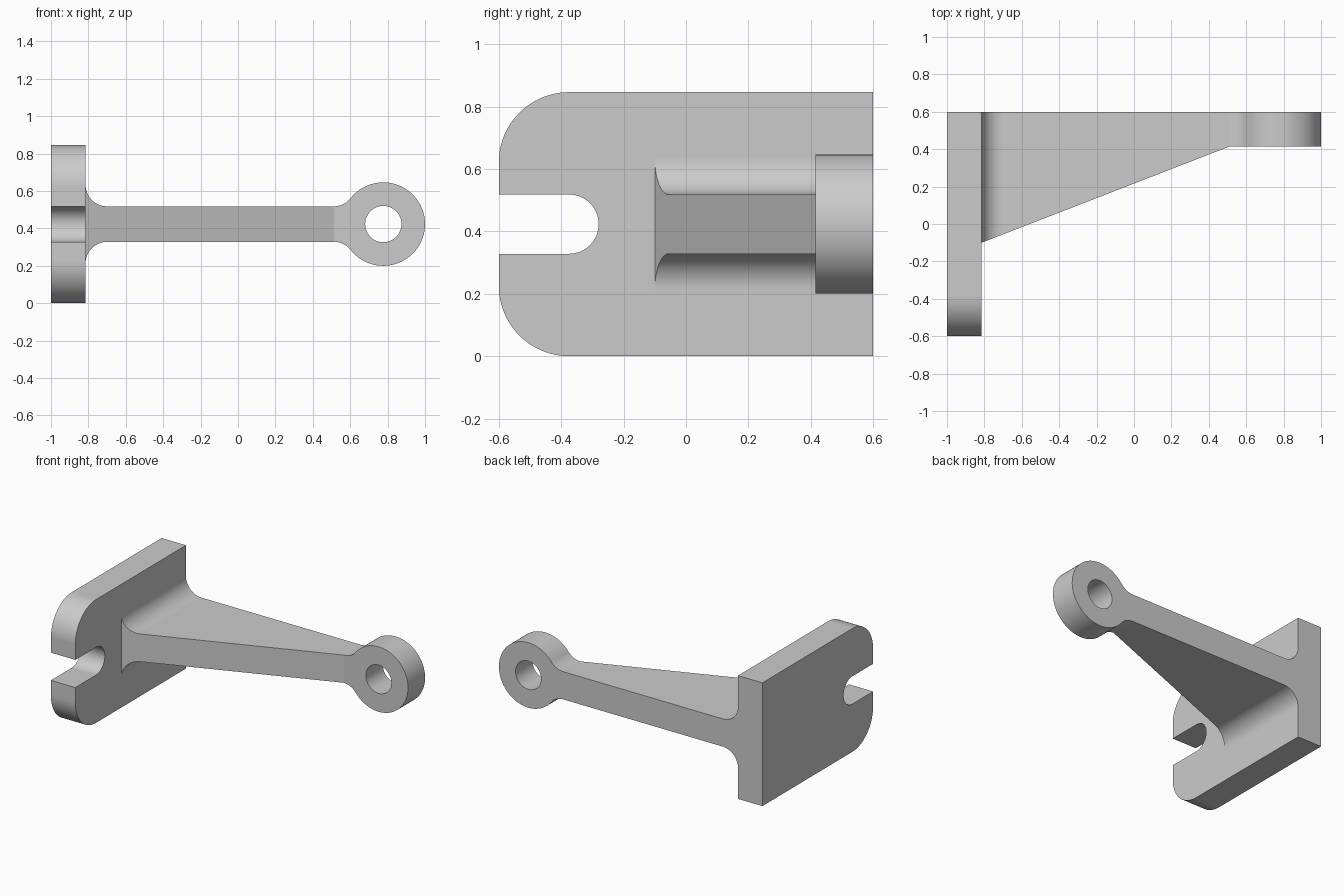
import bpy
import bmesh
from math import sin, cos, pi, atan2, radians

if "Cube" in bpy.data.objects:
    bpy.data.objects.remove(bpy.data.objects["Cube"], do_unlink=True)

# Shared sizes
MID = 0.423                      # height of the symmetry plane
PLATE_X = -0.815                 # inner face of the plate
BACK, HEAD_FRONT = 0.6, 0.415
HALF = 0.095                     # half thickness of the arm, half width of the slot
FILLET = 0.115
EYE_X, EYE_R, HOLE_R = 0.777, 0.223, 0.097
NECK_X = EYE_X - ((EYE_R + FILLET) ** 2 - (HALF + FILLET) ** 2) ** 0.5

grey = bpy.data.materials.new("light_grey")
grey.use_nodes = True
colour = (0.6, 0.6, 0.6, 1)
grey.diffuse_color = colour
grey.node_tree.nodes["Principled BSDF"].inputs["Base Color"].default_value = colour


def arc(cx, cy, r, a0, a1, n=16):
    """Points on an arc, angles in radians."""
    angles = [a0 + (a1 - a0) * i / n for i in range(n + 1)]
    return [(cx + r * cos(a), cy + r * sin(a)) for a in angles]


def mirrored(half):
    """Close an upper half profile with its mirror image below the middle."""
    return half + [(u, -v) for u, v in reversed(half) if abs(v) > 1e-6]


def add_object(name, bm):
    bmesh.ops.remove_doubles(bm, verts=bm.verts, dist=1e-5)
    bmesh.ops.recalc_face_normals(bm, faces=bm.faces)
    mesh = bpy.data.meshes.new(name)
    bm.to_mesh(mesh)
    bm.free()
    mesh.materials.append(grey)
    obj = bpy.data.objects.new(name, mesh)
    bpy.context.collection.objects.link(obj)
    return obj


def prism(bm, points, near, far):
    """Join two placements of one closed profile into a solid."""
    a = [bm.verts.new(near(u, v)) for u, v in points]
    b = [bm.verts.new(far(u, v)) for u, v in points]
    bm.faces.new(a)
    bm.faces.new(b)
    for i in range(len(a)):
        j = (i + 1) % len(a)
        bm.faces.new((a[i], a[j], b[j], b[i]))


def select_only(obj):
    bpy.ops.object.select_all(action='DESELECT')
    obj.select_set(True)
    bpy.context.view_layer.objects.active = obj


def finish(obj):
    select_only(obj)
    bpy.ops.object.shade_smooth_by_angle(angle=radians(20))
    weighted = obj.modifiers.new("even_shading", 'WEIGHTED_NORMAL')
    weighted.keep_sharp = True


# Mounting plate: rounded front corners and an open slot
radius = 0.225
half = [(BACK, MID)]
half += arc(radius - 0.6, MID - radius, radius, pi / 2, pi, 24)
half += [(-0.6, HALF)]
half += arc(radius - 0.6, 0, HALF, pi / 2, 0)
bm = bmesh.new()
prism(bm, mirrored(half), lambda y, z: (-1, y, MID + z), lambda y, z: (PLATE_X, y, MID + z))
finish(add_object("mounting_plate", bm))

# Arm: filleted root, tapered front, filleted neck and round eye
turn = atan2(-(HALF + FILLET), EYE_X - NECK_X)
half = arc(PLATE_X + FILLET, HALF + FILLET, FILLET, pi, 1.5 * pi)
half += arc(NECK_X, HALF + FILLET, FILLET, -pi / 2, turn, 10)
half += arc(EYE_X, 0, EYE_R, turn + pi, 0, 36)[1:]
profile = mirrored(half)


def front_y(x):
    t = (x - PLATE_X) / (NECK_X - PLATE_X)
    return -0.1 + (HEAD_FRONT + 0.1) * min(t, 1)


bm = bmesh.new()
prism(bm, profile, lambda x, z: (x, front_y(x), MID + z), lambda x, z: (x, BACK, MID + z))
# Split the front into the tapered face and the flat eye face
bm.faces.ensure_lookup_table()
ends = [v for v in bm.faces[0].verts if abs(v.co.x - NECK_X) < 1e-5]
bmesh.utils.face_split(bm.faces[0], ends[0], ends[1])
arm = add_object("arm", bm)

# Bore through the eye
bm = bmesh.new()
prism(bm, arc(EYE_X, MID, HOLE_R, 0, 2 * pi, 48)[:-1],
      lambda x, z: (x, HEAD_FRONT - 0.2, z), lambda x, z: (x, BACK + 0.2, z))
bore = add_object("bore_cutter", bm)
bore.hide_render = True
cut = arm.modifiers.new("bore", 'BOOLEAN')
cut.operation = 'DIFFERENCE'
cut.solver = 'EXACT'
cut.object = bore
select_only(arm)
bpy.ops.object.modifier_apply(modifier=cut.name)
bpy.data.objects.remove(bore, do_unlink=True)
finish(arm)
